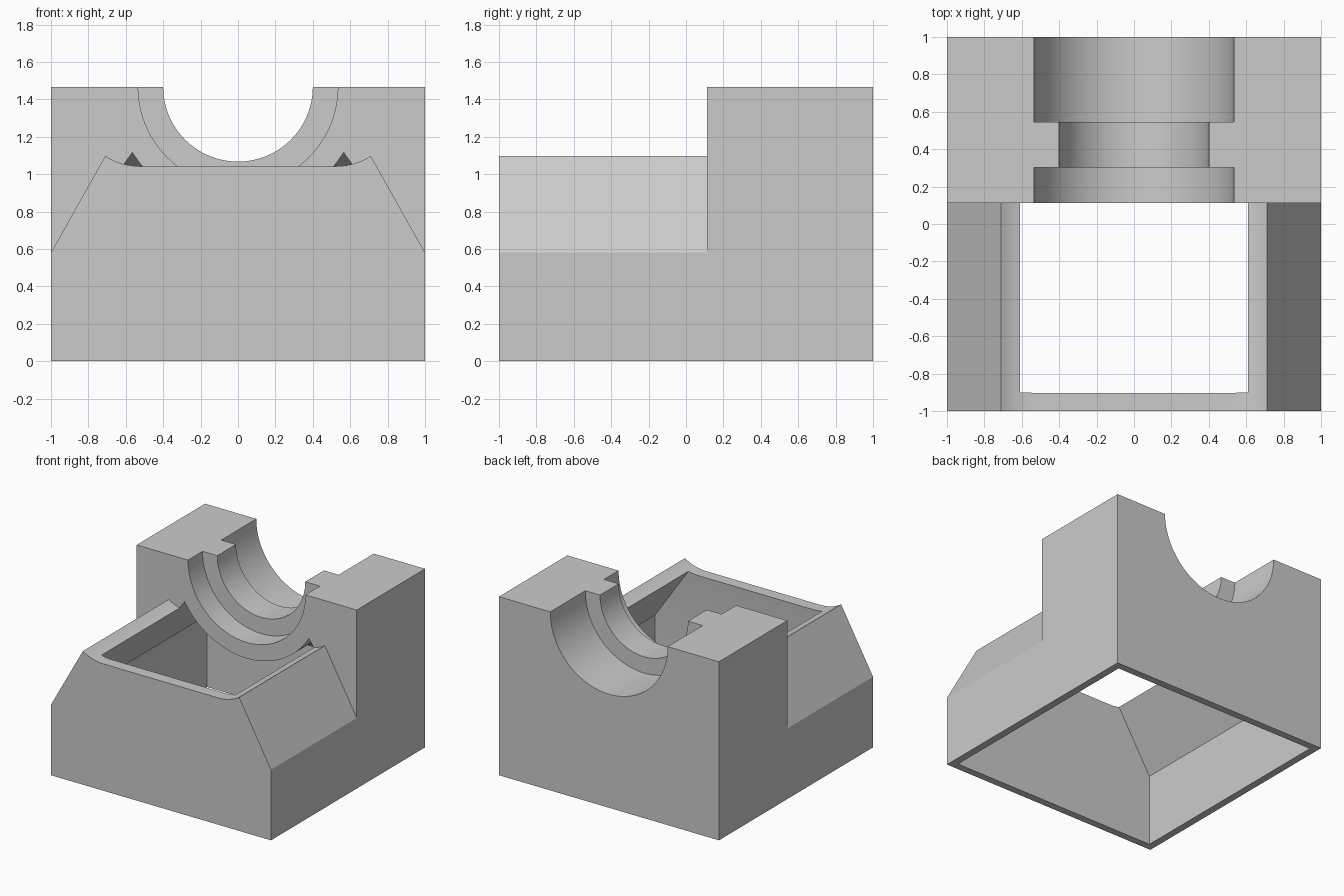
import bpy
import bmesh
from math import cos, sin, pi, asin

cube = bpy.data.objects.get("Cube")
if cube:
    bpy.data.objects.remove(cube, do_unlink=True)

TOP = 1.467       # height of the rear block and of the bore axis
STEP = 0.113      # where the low front meets the tall rear block
HOUSING_R = 0.665
INNER = 0.94      # half width of the hollow


def material(name, rgb):
    mat = bpy.data.materials.new(name)
    mat.use_nodes = True
    mat.diffuse_color = (*rgb, 1)
    mat.node_tree.nodes["Principled BSDF"].inputs["Base Color"].default_value = (*rgb, 1)
    return mat


def make_object(name, bm):
    bmesh.ops.recalc_face_normals(bm, faces=bm.faces)
    mesh = bpy.data.meshes.new(name)
    bm.to_mesh(mesh)
    bm.free()
    obj = bpy.data.objects.new(name, mesh)
    bpy.context.collection.objects.link(obj)
    return obj


def prism(name, profile, y0, y1):
    """Extrude an x-z profile along y."""
    bm = bmesh.new()
    face = bm.faces.new([bm.verts.new((x, y0, z)) for x, z in profile])
    new = bmesh.ops.extrude_face_region(bm, geom=[face])["geom"]
    bmesh.ops.translate(bm, vec=(0, y1 - y0, 0),
                        verts=[v for v in new if isinstance(v, bmesh.types.BMVert)])
    return make_object(name, bm)


def loft(name, levels):
    """Stack rectangles given as (half width, front y, rear y, z)."""
    bm = bmesh.new()
    rings = [[bm.verts.new(p) for p in ((-w, f, z), (w, f, z), (w, r, z), (-w, r, z))]
             for w, f, r, z in levels]
    for low, high in zip(rings, rings[1:]):
        for i in range(4):
            j = (i + 1) % 4
            bm.faces.new((low[i], low[j], high[j], high[i]))
    bm.faces.new(rings[0])
    bm.faces.new(rings[-1])
    return make_object(name, bm)


def arc(cx, cz, r, a0, a1, n):
    return [(cx + r * cos(a0 + (a1 - a0) * i / n),
             cz + r * sin(a0 + (a1 - a0) * i / n)) for i in range(n + 1)]


def cylinder(name, r, y0, y1):
    return prism(name, arc(0, TOP, r, 0, 2 * pi, 96)[:-1], y0, y1)


def mirrored(half):
    """Complete a right-half profile with its mirror image."""
    return half + [(-x, z) for x, z in reversed(half)]


def cut(target, cutter):
    cutter.hide_render = True
    mod = target.modifiers.new("cut", "BOOLEAN")
    mod.operation = "DIFFERENCE"
    mod.solver = "EXACT"
    mod.object = cutter
    bpy.context.view_layer.objects.active = target
    bpy.ops.object.modifier_apply(modifier=mod.name)
    bpy.data.objects.remove(cutter, do_unlink=True)


# Solid block
body = prism("bearing_housing", mirrored([(1, 0), (1, TOP)]), -1, 1)

# Clearance above the low front: chamfered flanks and a dished top
dish_r = 0.355
dish = arc(0.52, 1.042 + dish_r, dish_r, -pi / 2, -pi / 2 + asin(0.19 / dish_r), 10)
cut(body, prism("front_clearance",
                mirrored(dish + [(1, 0.58), (1.2, 0.58), (1.2, 1.7)]), -1.2, STEP))

# Hollow interior: straight walls, then a taper up to the front opening,
# with the rounded underside of the bearing seat left standing
hollow = loft("hollow", [(INNER, -INNER, INNER, -0.2),
                         (INNER, -INNER, INNER, 0.59),
                         (0.555, -0.895, 0.12, 1.13)])
cut(hollow, cylinder("bearing_seat", HOUSING_R, STEP, 1.2))
cut(body, hollow)

# Stepped bore: narrow all through, wide on both sides of the rib
for name, r, y0, y1 in (("narrow_bore", 0.4, -0.1, 1.2),
                        ("front_bore", 0.534, -0.1, 0.302),
                        ("rear_bore", 0.534, 0.545, 1.2)):
    cut(body, cylinder(name, r, y0, y1))

# Colour and shading
body.data.materials.clear()
body.data.materials.append(material("plain grey", (0.6, 0.6, 0.6)))
for poly in body.data.polygons:
    poly.material_index = 0
bpy.ops.object.select_all(action="DESELECT")
body.select_set(True)
bpy.context.view_layer.objects.active = body
bpy.ops.object.shade_smooth_by_angle(angle=0.5)
